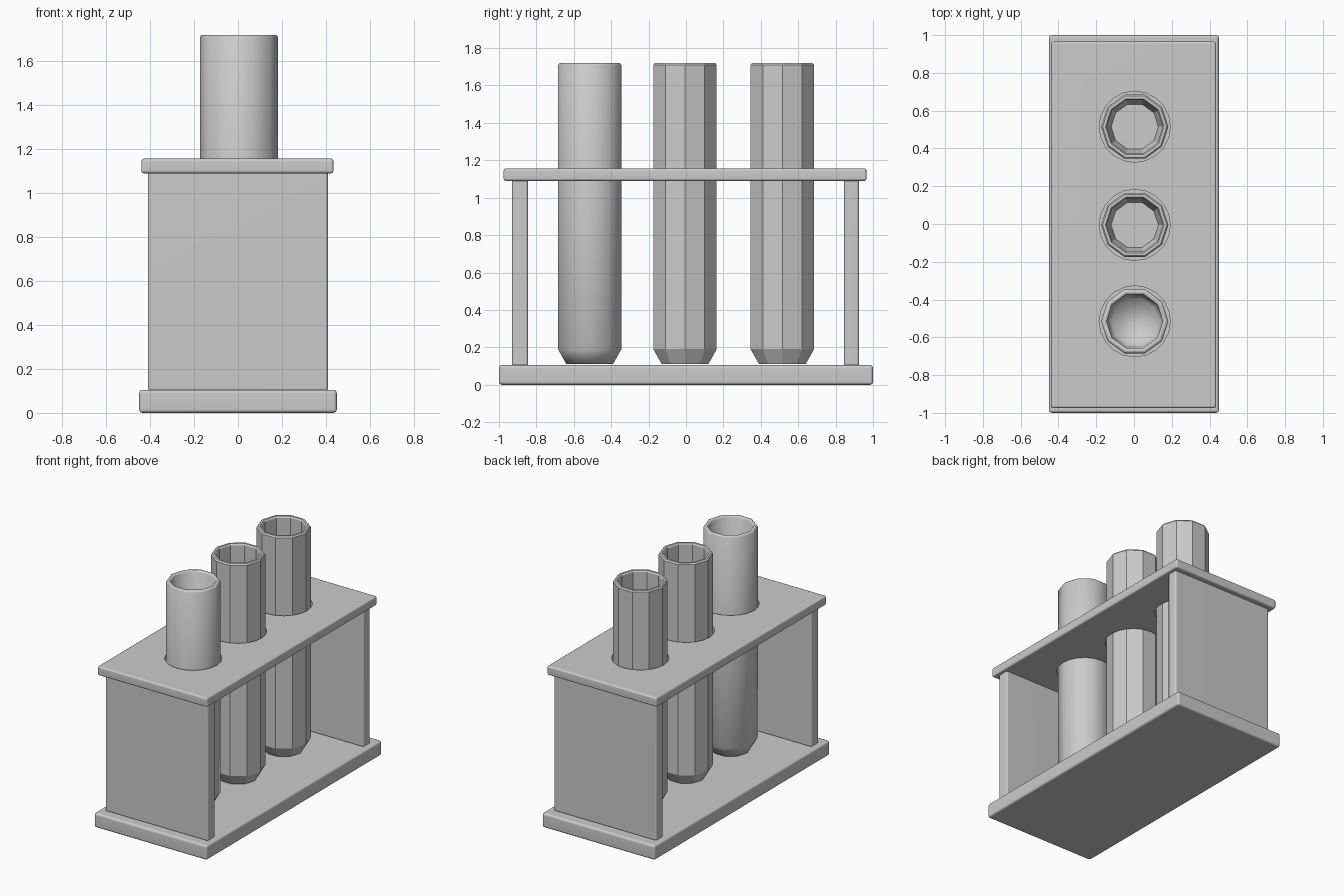
import bpy, bmesh, math

if "Cube" in bpy.data.objects:
    bpy.data.objects.remove(bpy.data.objects["Cube"])


def finish(name, bm):
    bmesh.ops.recalc_face_normals(bm, faces=bm.faces)
    mesh = bpy.data.meshes.new(name)
    bm.to_mesh(mesh)
    bm.free()
    ob = bpy.data.objects.new(name, mesh)
    bpy.context.collection.objects.link(ob)
    return ob


def box(name, lo, hi, bevel):
    bm = bmesh.new()
    bmesh.ops.create_cube(bm, size=1)
    for v in bm.verts:
        v.co = [(a + b) / 2 + c * (b - a) for a, b, c in zip(lo, hi, v.co)]
    bmesh.ops.bevel(bm, geom=bm.edges[:], offset=bevel, segments=2,
                    profile=0.5, affect='EDGES')
    ob = finish(name, bm)
    for f in ob.data.polygons:
        f.use_smooth = True
    m = ob.modifiers.new("normals", 'WEIGHTED_NORMAL')
    m.keep_sharp = True
    return ob


def tube(name, x, y, profile, sides=10, smooth=False):
    # Lathed profile, closed by a cap at each end
    bm = bmesh.new()
    rings = []
    for r, z in profile:
        rings.append([bm.verts.new((x + r * math.cos(i * math.tau / sides),
                                    y + r * math.sin(i * math.tau / sides), z))
                      for i in range(sides)])
    for a, b in zip(rings, rings[1:]):
        for i in range(sides):
            j = (i + 1) % sides
            bm.faces.new((a[i], a[j], b[j], b[i]))
    bm.faces.new(rings[0])
    bm.faces.new(rings[-1])
    ob = finish(name, bm)
    for f in ob.data.polygons:
        f.use_smooth = smooth
    return ob


# Base slab and the two end walls
box("base", (-0.45, -1, 0), (0.45, 1, 0.105), 0.015)
box("front_wall", (-0.41, -0.93, 0.1), (0.41, -0.845, 1.1), 0.012)
box("back_wall", (-0.41, 0.845, 0.1), (0.41, 0.925, 1.1), 0.012)

# Top plate with three holes
plate = box("top_plate", (-0.44, -0.975, 1.09), (0.435, 0.965, 1.157), 0.012)

# Open tubes: outer wall up from the tapered bottom, over the rim, down inside
tube_profile = [(0.132, 0.112), (0.178, 0.19), (0.178, 1.71), (0.17, 1.72),
                (0.155, 1.72), (0.148, 1.71), (0.148, 0.22), (0.125, 0.15)]
for label, y in (("front", -0.515), ("middle", -0.005), ("back", 0.515)):
    tube(label + "_tube", 0.004, y, tube_profile, smooth=(label == "front"))
    cutter = tube(label + "_hole_cutter", 0.004, y, [(0.188, 1.0), (0.188, 1.3)], 20)
    cutter.hide_render = True
    cutter.hide_set(True)
    cutter.display_type = 'WIRE'
    m = plate.modifiers.new("hole_" + label, 'BOOLEAN')
    m.operation = 'DIFFERENCE'
    m.solver = 'EXACT'
    m.object = cutter
# Keep shading weights after the holes
plate.modifiers.move(0, len(plate.modifiers) - 1)
